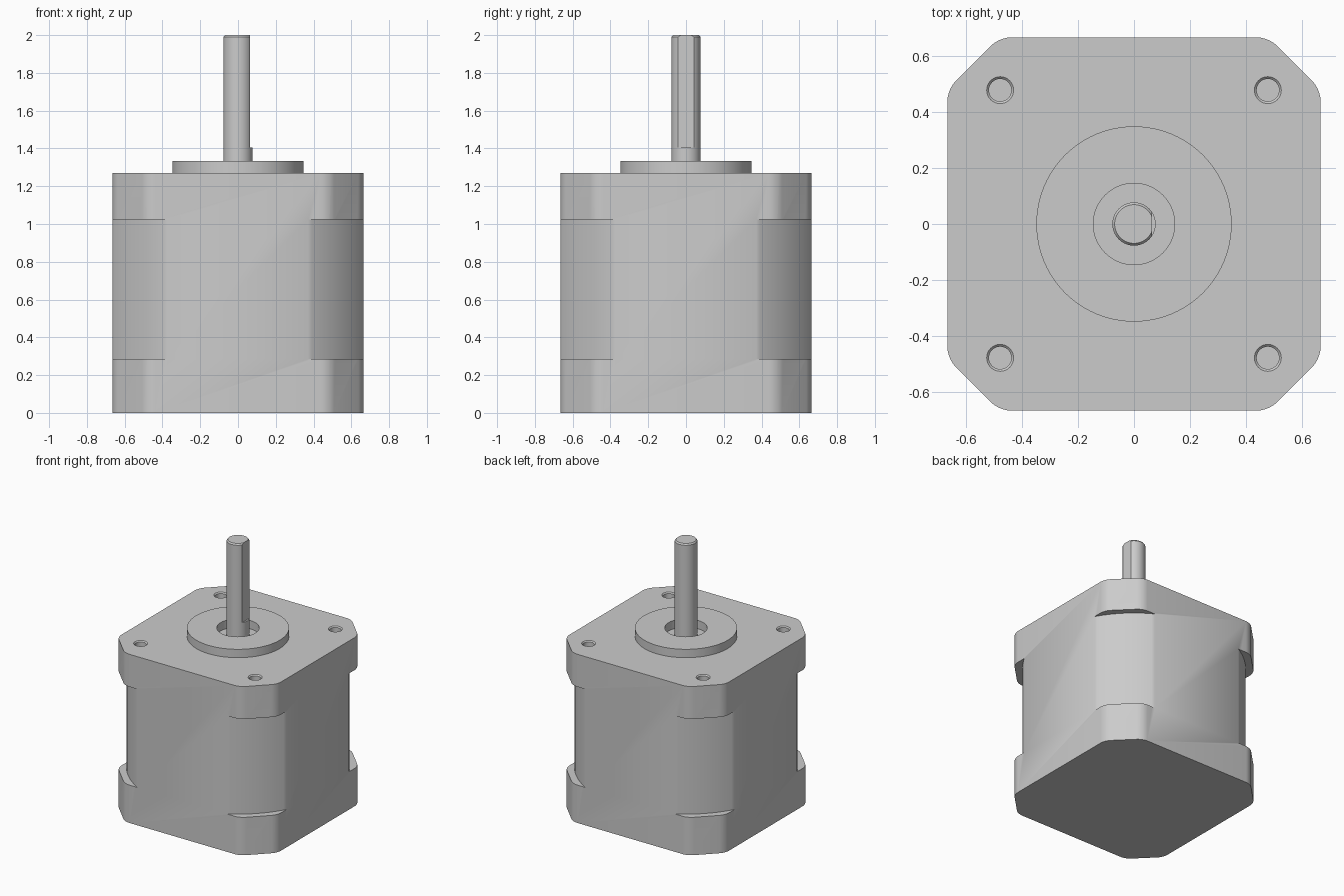
import bpy, bmesh, math

if "Cube" in bpy.data.objects:
    bpy.data.objects.remove(bpy.data.objects["Cube"], do_unlink=True)

grey = bpy.data.materials.new("plain grey metal")
grey.use_nodes = True
colour = (0.6, 0.6, 0.6, 1)
grey.diffuse_color = colour
grey.node_tree.nodes["Principled BSDF"].inputs["Base Color"].default_value = colour

HALF, FLAT, TOP = 0.665, 0.48, 1.27   # body half width, chamfer start, body height
HOLE = 0.477                          # mounting hole offset


def finish(name, bm):
    bmesh.ops.recalc_face_normals(bm, faces=bm.faces)
    mesh = bpy.data.meshes.new(name)
    bm.to_mesh(mesh)
    bm.free()
    mesh.materials.append(grey)
    ob = bpy.data.objects.new(name, mesh)
    bpy.context.collection.objects.link(ob)
    return ob


def lathe(name, profile, steps=64, x=0, y=0):
    """Spin a closed (radius, z) outline about a vertical axis."""
    bm = bmesh.new()
    vs = [bm.verts.new((r, 0, z)) for r, z in profile]
    es = [bm.edges.new((a, b)) for a, b in zip(vs, vs[1:] + vs[:1])
          if a.co.x + b.co.x > 0]
    bmesh.ops.spin(bm, geom=vs + es, axis=(0, 0, 1), cent=(0, 0, 0),
                   angle=math.tau, steps=steps)
    bmesh.ops.remove_doubles(bm, verts=bm.verts, dist=1e-5)
    bmesh.ops.translate(bm, verts=bm.verts, vec=(x, y, 0))
    return finish(name, bm)


def activate(ob):
    bpy.ops.object.select_all(action="DESELECT")
    ob.select_set(True)
    bpy.context.view_layer.objects.active = ob


def cut(ob, cutter):
    activate(ob)
    mod = ob.modifiers.new("cut", "BOOLEAN")
    mod.operation, mod.solver, mod.object = "DIFFERENCE", "EXACT", cutter
    bpy.ops.object.modifier_apply(modifier=mod.name)
    bpy.data.objects.remove(cutter, do_unlink=True)


# Motor body: chamfered square prism with softened vertical edges
bm = bmesh.new()
corners = []
for a, b in ((HALF, FLAT), (FLAT, HALF)):
    corners += [(sx * a, sy * b) for sx in (-1, 1) for sy in (-1, 1)]
corners.sort(key=lambda p: math.atan2(p[1], p[0]))
base = bm.faces.new([bm.verts.new((x, y, 0)) for x, y in corners])
top = bmesh.ops.extrude_face_region(bm, geom=[base])["geom"]
bmesh.ops.translate(bm, vec=(0, 0, TOP),
                    verts=[v for v in top if isinstance(v, bmesh.types.BMVert)])
upright = [e for e in bm.edges if abs(e.verts[0].co.z - e.verts[1].co.z) > 1]
bmesh.ops.bevel(bm, geom=upright, offset=0.04, segments=5, profile=0.5,
                affect="EDGES")
body = finish("motor_body", bm)

# Rounded, recessed corners of the middle section
cut(body, lathe("corner_cutter",
                [(0.762, 0.285), (1.2, 0.285), (1.2, 1.025), (0.762, 1.025)], 128))

# Four countersunk mounting holes
for sx in (-1, 1):
    for sy in (-1, 1):
        cut(body, lathe("hole_cutter",
                        [(0, TOP - 0.14), (0.04, TOP - 0.14), (0.04, TOP - 0.008),
                         (0.048, TOP), (0.048, TOP + 0.05), (0, TOP + 0.05)],
                        32, sx * HOLE, sy * HOLE))

# Pilot boss ring round the shaft
boss = lathe("pilot_boss", [(0.145, TOP - 0.01), (0.348, TOP - 0.01),
                            (0.348, 1.333), (0.145, 1.333)], 96)

# Shaft with chamfered tip and a flat on its left side
shaft = lathe("shaft", [(0, TOP - 0.02), (0.077, TOP - 0.02), (0.077, 1.99),
                        (0.069, 2), (0, 2)], 64)
bm = bmesh.new()
bmesh.ops.create_cube(bm, size=1)
bmesh.ops.scale(bm, vec=(0.2, 0.4, 0.8), verts=bm.verts)
bmesh.ops.translate(bm, vec=(0.164, 0, 1.805), verts=bm.verts)
cut(shaft, finish("flat_cutter", bm))

for ob in (body, boss, shaft):
    activate(ob)
    bpy.ops.object.shade_smooth_by_angle(angle=math.radians(30))
